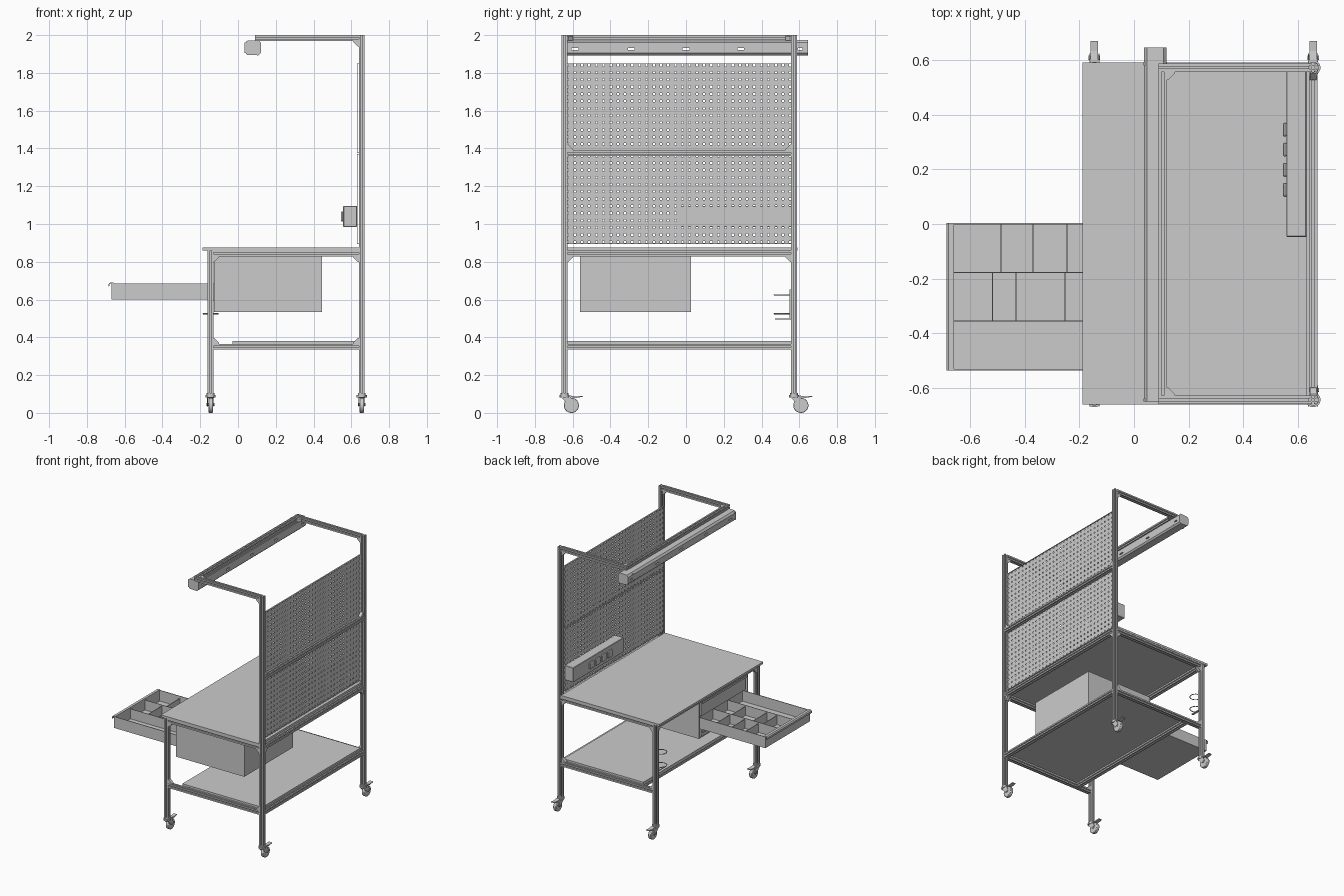
import bpy, bmesh, math
from mathutils import Vector

if "Cube" in bpy.data.objects:
    bpy.data.objects.remove(bpy.data.objects["Cube"])


def finish(bm, name):
    bmesh.ops.recalc_face_normals(bm, faces=bm.faces)
    me = bpy.data.meshes.new(name)
    bm.to_mesh(me)
    bm.free()
    ob = bpy.data.objects.new(name, me)
    bpy.context.collection.objects.link(ob)
    return ob


def add_prism(bm, pts, axis, a, b):
    """Extrude a 2D outline along axis x / y / z from a to b."""
    place = {'x': lambda p, t: (t, p[0], p[1]), 'y': lambda p, t: (p[0], t, p[1]),
             'z': lambda p, t: (p[0], p[1], t)}[axis]
    lo = [bm.verts.new(place(p, a)) for p in pts]
    hi = [bm.verts.new(place(p, b)) for p in pts]
    bm.faces.new(lo)
    bm.faces.new(hi)
    for i in range(len(pts)):
        j = (i + 1) % len(pts)
        bm.faces.new((lo[i], lo[j], hi[j], hi[i]))


def prism(name, pts, axis, a, b):
    bm = bmesh.new()
    add_prism(bm, pts, axis, a, b)
    return finish(bm, name)


def add_box(bm, x0, x1, y0, y1, z0, z1):
    add_prism(bm, [(x0, y0), (x1, y0), (x1, y1), (x0, y1)], 'z', z0, z1)


def boxes(name, *items):
    bm = bmesh.new()
    for it in items:
        add_box(bm, *it)
    return finish(bm, name)


def bevel(ob, w, seg=2):
    m = ob.modifiers.new("bevel", 'BEVEL')
    m.width, m.segments, m.limit_method = w, seg, 'ANGLE'


def smooth(ob):
    bpy.ops.object.select_all(action='DESELECT')
    ob.select_set(True)
    bpy.context.view_layer.objects.active = ob
    bpy.ops.object.shade_smooth_by_angle(angle=math.radians(35))


# slotted aluminium profile, one side turned four times
H = 0.0155
SIDE = [(H, -H), (H, -.004), (H - .003, -.004), (H - .003, -.007), (H - .008, -.004),
        (H - .008, .004), (H - .003, .007), (H - .003, .004), (H, .004)]


def beam(name, axis, c0, c1, a, b):
    pts = []
    for k in range(4):
        c, s = [(1, 0), (0, 1), (-1, 0), (0, -1)][k]
        pts += [(c0 + x * c - y * s, c1 + x * s + y * c) for x, y in SIDE]
    return prism(name, pts, axis, a, b)


def gusset(name, axis, c, u, v, su, sv, s=.03):
    prism(name, [(u, v), (u + su * s, v), (u + su * s, v + sv * .005),
                 (u + su * .005, v + sv * s), (u, v + sv * s)], axis, c - .012, c + .012)


XF, XB, YN, YP = -.145, .655, -.643, .572
ENDS = (("near", YN, 1), ("far", YP, -1))

# frame, casters and brackets for both ends
for tag, y, s in ENDS:
    beam(f"front_leg_{tag}", 'z', XF, y, .1, .86)
    beam(f"back_post_{tag}", 'z', XB, y, .1, 2.0)
    beam(f"table_side_rail_{tag}", 'x', y, .8445, XF + H, XB - H)
    beam(f"shelf_side_rail_{tag}", 'x', y, .3505, XF + H, XB - H)
    beam(f"top_arm_{tag}", 'x', y, 1.9845, .09, XB - H)
    for x, sx in ((XF, 1), (XB, -1)):
        gusset(f"table_bracket_{tag}", 'y', y, x + sx * H, .829, sx, -1)
        gusset(f"shelf_bracket_{tag}", 'y', y, x + sx * H, .366, sx, 1)
        gusset(f"rail_bracket_{tag}", 'x', x, y + s * H, .829, s, -1)
    gusset(f"arm_bracket_{tag}", 'y', y, XB - H, 1.969, -1, -1)
    gusset(f"board_rail_bracket_{tag}", 'x', XB, y + s * H, 1.39, s, 1)
    gusset(f"arm_cross_bracket_{tag}", 'z', 1.9845, .1205, y + s * H, 1, s)

    for x in (XF, XB):
        # swivel head, fork, brake pedal and wheel
        head = bmesh.new()
        for r, z0, z1 in ((.021, .094, .104), (.027, .082, .094)):
            add_prism(head, [(x + r * math.cos(t * math.pi / 12), y + r * math.sin(t * math.pi / 12))
                             for t in range(24)], 'z', z0, z1)
        smooth(finish(head, "caster_swivel"))
        fork = bmesh.new()
        side = [(y - .024, .088), (y + .03, .088), (y + .052, .05), (y + .04, .034), (y + .024, .038)]
        for x0 in (x - .018, x + .0145):
            add_prism(fork, side, 'x', x0, x0 + .0035)
        add_prism(fork, [(y - .02, .082), (y + .03, .082), (y + .03, .09), (y - .02, .09)],
                  'x', x - .0145, x + .0145)
        finish(fork, "caster_fork")
        prism("caster_brake", [(y + .03, .084), (y + .06, .079), (y + .096, .085), (y + .098, .09),
                               (y + .06, .087), (y + .03, .092)], 'x', x - .014, x + .014)
        w = prism("caster_wheel", [(y + .036 + .04 * math.cos(t * math.pi / 16),
                                    .04 + .04 * math.sin(t * math.pi / 16)) for t in range(32)],
                  'x', x - .012, x + .012)
        bevel(w, .004)
        smooth(w)
        prism("caster_axle", [(y + .036 + .008 * math.cos(t * math.pi / 6),
                               .045 + .008 * math.sin(t * math.pi / 6)) for t in range(12)],
              'x', x - .021, x + .021)

# long rails running between the two ends
for name, x, z in (("table_front_rail", XF, .8445), ("table_back_rail", XB, .8445),
                   ("shelf_front_rail", -.012, .3505), ("shelf_back_rail", XB, .3505),
                   ("board_middle_rail", XB, 1.375), ("lamp_cross_rail", .105, 1.9845)):
    beam(name, 'y', x, z, YN + H, YP - H)

# worktop and lower shelf
boxes("worktop", (-.188, .64, -.66, .59, .86, .876))
boxes("lower_shelf", (-.03, .642, -.627, .556, .366, .381))


# perforated back boards with square holes
def board(name, z0, z1, y0=-.635, y1=.56, pitch=.038, hole=.011):
    def lines(a, b):
        n = int((b - a - .015) / pitch) + 1
        start = (a + b - (n - 1) * pitch) / 2
        out = [a]
        for i in range(n):
            out += [start + i * pitch - hole / 2, start + i * pitch + hole / 2]
        return out + [b]
    ys, zs = lines(y0, y1), lines(z0, z1)
    bm = bmesh.new()
    g = [[bm.verts.new((.634, y, z)) for z in zs] for y in ys]
    for i in range(len(ys) - 1):
        for j in range(len(zs) - 1):
            if not (i % 2 and j % 2):
                bm.faces.new((g[i][j], g[i + 1][j], g[i + 1][j + 1], g[i][j + 1]))
    ob = finish(bm, name)
    m = ob.modifiers.new("thickness", 'SOLIDIFY')
    m.thickness, m.offset = .004, 0
    boxes(name + "_flange", *[(.63, .641, y0, y1, z, z + .003) for z in (z0, z1 - .003)])


board("lower_perforated_board", .895, 1.371)
board("upper_perforated_board", 1.375, 1.85)

# socket strip on the board
bevel(boxes("socket_box", (.557, .631, -.047, .56, .985, 1.096)), .003, 1)
for y in (.345, .272, .198, .125):
    bevel(boxes("socket_outlet", (.544, .56, y - .026, y + .026, 1.013, 1.067)), .008)

# overhead lamp with see-through slots
lamp = prism("lamp_housing", [(.036, 1.912), (.047, 1.896), (.108, 1.893), (.119, 1.904), (.119, 1.962),
                              (.108, 1.973), (.047, 1.97), (.036, 1.955)], 'y', -.65, .645)
slots = boxes("lamp_slot_cutter", *[(0, .2, y - .018, y + .018, 1.922, 1.932)
                                    for y in (-.587, -.29, 0, .29, .6)])
slots.hide_render = slots.hide_viewport = True
m = lamp.modifiers.new("slots", 'BOOLEAN')
m.object, m.operation, m.solver = slots, 'DIFFERENCE', 'EXACT'
for y in (-.65, .58):
    boxes("lamp_end_cap", (.034, .121, y, y + .012, 1.905, 1.962))

# drawer cabinet shell, open to the front
CX, CE, CN, CP, T = -.128, .445, -.56, .027, .006
boxes("cabinet_shell", (CX, CE, CN, CN + T, .535, .829), (CX, CE, CP - T, CP, .535, .829),
      (CX, CE, CN + T, CP - T, .535, .535 + T), (CX, CE, CN + T, CP - T, .829 - T, .829),
      (CE - T, CE, CN + T, CP - T, .541, .823))


def drawer_front(name, x, z0, z1):
    boxes(name, (x, x + .012, -.535, .003, z0, z1))
    prism(name + "_grip", [(x + .012, z1), (x - .008, z1), (x - .015, z1 - .008), (x - .015, z1 - .022),
                           (x - .012, z1 - .022), (x - .011, z1 - .01), (x - .005, z1 - .004),
                           (x + .012, z1 - .004)], 'y', -.535, .003)


drawer_front("upper_drawer_front", CX, .697, .818)
drawer_front("lower_drawer_front", CX, .543, .596)
drawer_front("open_drawer_front", -.67, .6, .69)

# pulled-out drawer tray with dividers
boxes("open_drawer_tray", (-.66, -.1, -.535, .003, .6, .604), (-.66, -.1, -.535, -.53, .604, .686),
      (-.66, -.1, -.002, .003, .604, .686), (-.105, -.1, -.53, -.002, .604, .686))
boxes("drawer_long_dividers", *[(-.658, -.105, y - .002, y + .002, .604, .68) for y in (-.178, -.354)])
boxes("drawer_cross_dividers",
      *[(x - .002, x + .002, -.176, -.002, .604, .672) for x in (-.487, -.37, -.245)],
      *[(x - .002, x + .002, -.352, -.18, .604, .672) for x in (-.517, -.432, -.253)])

# tool holder with wire rings on the far front leg
boxes("holder_plate", (-.157, -.133, .549, .556, .495, .652))
for z in (.625, .525):
    bpy.ops.mesh.primitive_torus_add(location=(XF, .507, z), major_radius=.04, minor_radius=.003,
                                     major_segments=32, minor_segments=8)
    bpy.context.object.name = "holder_ring"
    smooth(bpy.context.object)
boxes("holder_base", (-.153, -.137, .472, .55, .494, .5))
